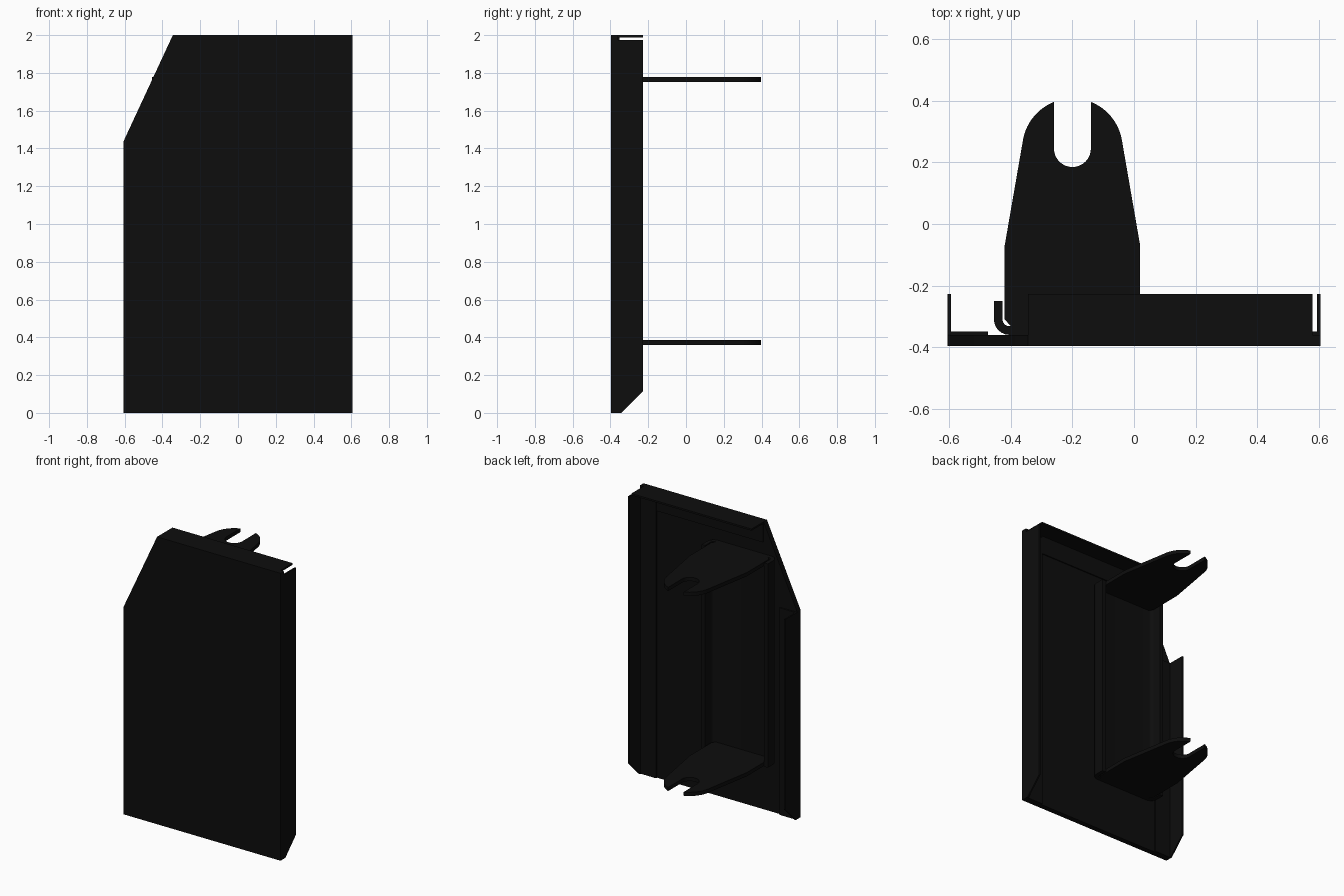
import bpy, bmesh, math
from mathutils import Vector

cube = bpy.data.objects.get("Cube")
if cube:
    bpy.data.objects.remove(cube, do_unlink=True)

# Single black paint
black = bpy.data.materials.new("black paint")
black.use_nodes = True
color = (0.004, 0.004, 0.004, 1)
black.diffuse_color = color
black.node_tree.nodes["Principled BSDF"].inputs["Base Color"].default_value = color


def extrude(name, outline, axis, start, end):
    """Extrude a 2D outline along an axis; outline holds the other two coordinates in order."""
    def place(a, b, h):
        p = [a, b]
        p.insert(axis, h)
        return Vector(p)
    bm = bmesh.new()
    face = bm.faces.new([bm.verts.new(place(a, b, start)) for a, b in outline])
    res = bmesh.ops.extrude_face_region(bm, geom=[face])
    offset = place(0, 0, end - start)
    bmesh.ops.translate(bm, vec=offset, verts=[v for v in res["geom"] if isinstance(v, bmesh.types.BMVert)])
    bmesh.ops.recalc_face_normals(bm, faces=bm.faces)
    mesh = bpy.data.meshes.new(name)
    bm.to_mesh(mesh)
    bm.free()
    mesh.materials.append(black)
    obj = bpy.data.objects.new(name, mesh)
    bpy.context.collection.objects.link(obj)
    bpy.ops.object.select_all(action='DESELECT')
    obj.select_set(True)
    bpy.context.view_layer.objects.active = obj
    bpy.ops.object.shade_smooth_by_angle(angle=math.radians(30))
    return obj


def arc(cx, cy, r, a0, a1, n):
    angles = [math.radians(a0 + (a1 - a0) * i / n) for i in range(n + 1)]
    return [(cx + r * math.cos(a), cy + r * math.sin(a)) for a in angles]


def rect(a0, a1, b0, b1):
    return [(a0, b0), (a1, b0), (a1, b1), (a0, b1)]


FRONT, BACK, RIM = -0.397, -0.36, -0.228
W = 0.605

# Front panel with one clipped upper corner
extrude("front_panel", [(-W, 0), (W, 0), (W, 2), (-0.345, 2), (-W, 1.44)], 1, FRONT, BACK)

# Folded side flanges with chamfered lower ends
for name, x, top in (("right_flange", -W, 1.44), ("left_flange", W - 0.01, 1.975)):
    extrude(name, [(FRONT, 0), (-0.343, 0), (RIM, 0.115), (RIM, top), (FRONT, top)], 0, x, x + 0.01)

# Folded top flange
extrude("top_flange", rect(-0.345, 0.58, FRONT, RIM), 2, 1.988, 2.0)

# Raised border strips on the inside of the panel
extrude("right_border", [(-0.595, 0), (-0.475, 0), (-0.475, 1.44), (-0.595, 1.44)], 1, BACK, -0.349)
extrude("left_border", rect(0.475, 0.595, 0, 1.975), 1, BACK, -0.349)
extrude("top_border", rect(-0.345, 0.475, 1.86, 1.99), 1, BACK, -0.352)

# Vertical U-shaped channel with rounded bends
CX, HALF, T, R = -0.2, 0.255, 0.028, 0.05
side = [(HALF - T, -0.25)] + arc(HALF - R, BACK + R, R - T, 0, -90, 6)
outer = arc(HALF - R, BACK + R, R, -90, 0, 6) + [(HALF, -0.25)]
right_half = outer + side
mirror = [(-x, y) for x, y in reversed(right_half)]
profile = [(CX + x, y) for x, y in right_half + mirror]
extrude("mounting_channel", profile, 2, 0.36, 1.778)

# Forked mounting brackets with a rounded open slot
cy, r, slot = 0.245, 0.163, 0.06
tip = math.degrees(math.acos(slot / r))
half = [(0.197, -0.335), (0.22, -0.31), (0.22, -0.07)] + arc(0, cy, r, 11, tip, 12)
half += arc(0, cy, slot, 0, -90, 8)
outline = half + [(-x, y) for x, y in reversed(half[:-1])]
outline = [(CX + x, y) for x, y in outline]
for name, z in (("lower_bracket", 0.36), ("upper_bracket", 1.752)):
    extrude(name, outline, 2, z, z + 0.026)
